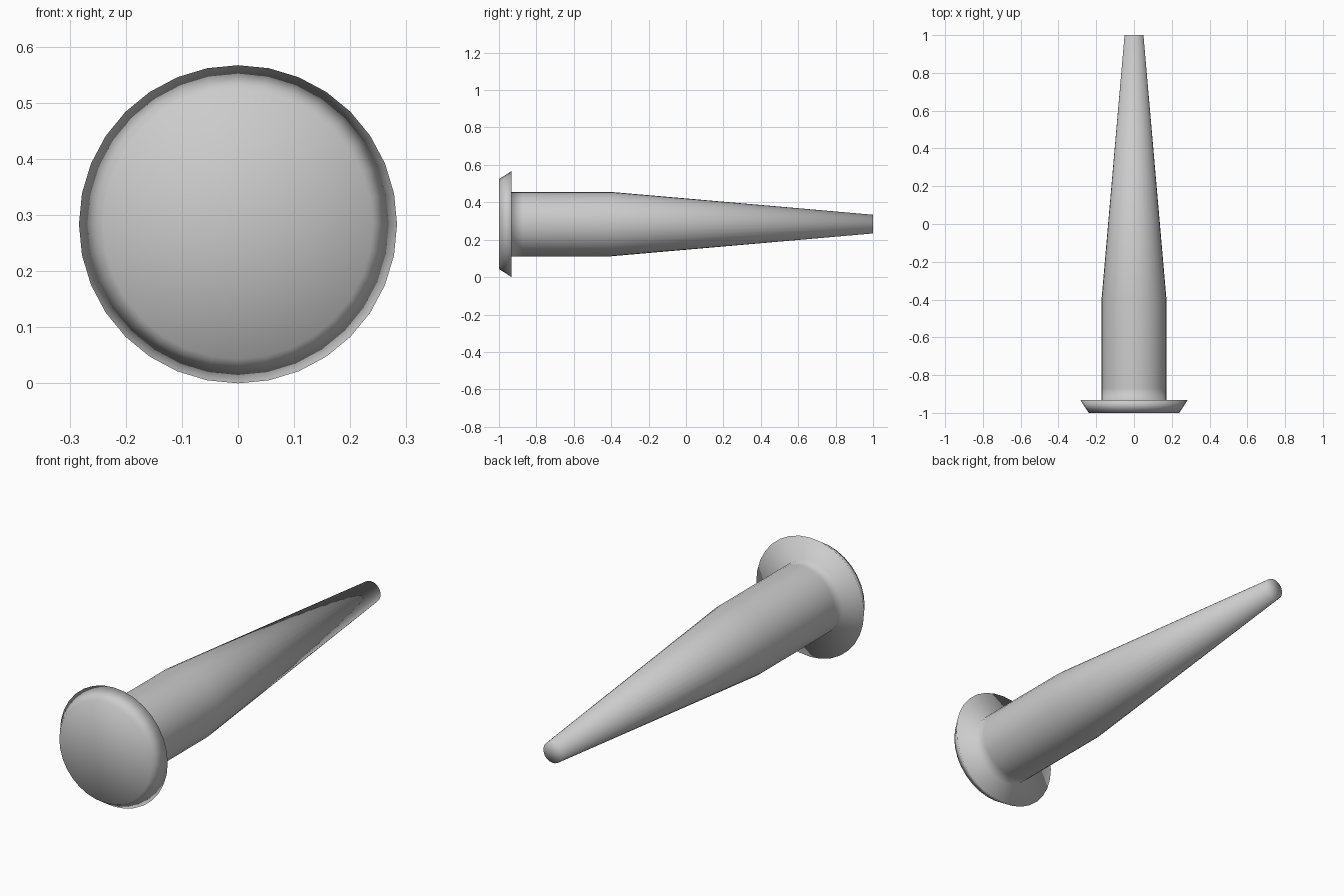
import bpy, bmesh, math
from mathutils import Vector, Matrix

cube = bpy.data.objects.get("Cube")
if cube:
    bpy.data.objects.remove(cube, do_unlink=True)

SIDES = 32
RIM = 0.2835

# One plain grey metal
metal = bpy.data.materials.new("grey metal")
metal.use_nodes = True
grey = (0.6, 0.6, 0.6, 1)
metal.diffuse_color = grey
metal.node_tree.nodes["Principled BSDF"].inputs["Base Color"].default_value = grey

# Half outline of the rivet as (radius, y), from head centre to tip centre
outline = [
    (0, -1), (0.24, -1),                # flat head face
    (RIM, -0.933),                      # flared rim
    (0.172, -0.933), (0.172, -0.87),    # underside of head and shank root
    (0.172, -0.4), (0.05, 1), (0, 1),   # straight shank, then taper to tip
]

# Turn the outline around the long axis
bm = bmesh.new()
verts = [bm.verts.new((0, y, r)) for r, y in outline]
edges = [bm.edges.new(pair) for pair in zip(verts, verts[1:])]
bmesh.ops.spin(bm, geom=verts + edges, cent=(0, 0, 0), axis=(0, 1, 0),
               angle=math.tau, steps=SIDES, use_duplicate=False)
bmesh.ops.remove_doubles(bm, verts=bm.verts, dist=0.0005)
bmesh.ops.recalc_face_normals(bm, faces=bm.faces)
bmesh.ops.translate(bm, verts=bm.verts, vec=(0, 0, RIM))
for face in bm.faces:
    face.smooth = True

mesh = bpy.data.meshes.new("rivet")
bm.to_mesh(mesh)
bm.free()
mesh.materials.append(metal)
rivet = bpy.data.objects.new("rivet", mesh)
bpy.context.collection.objects.link(rivet)
